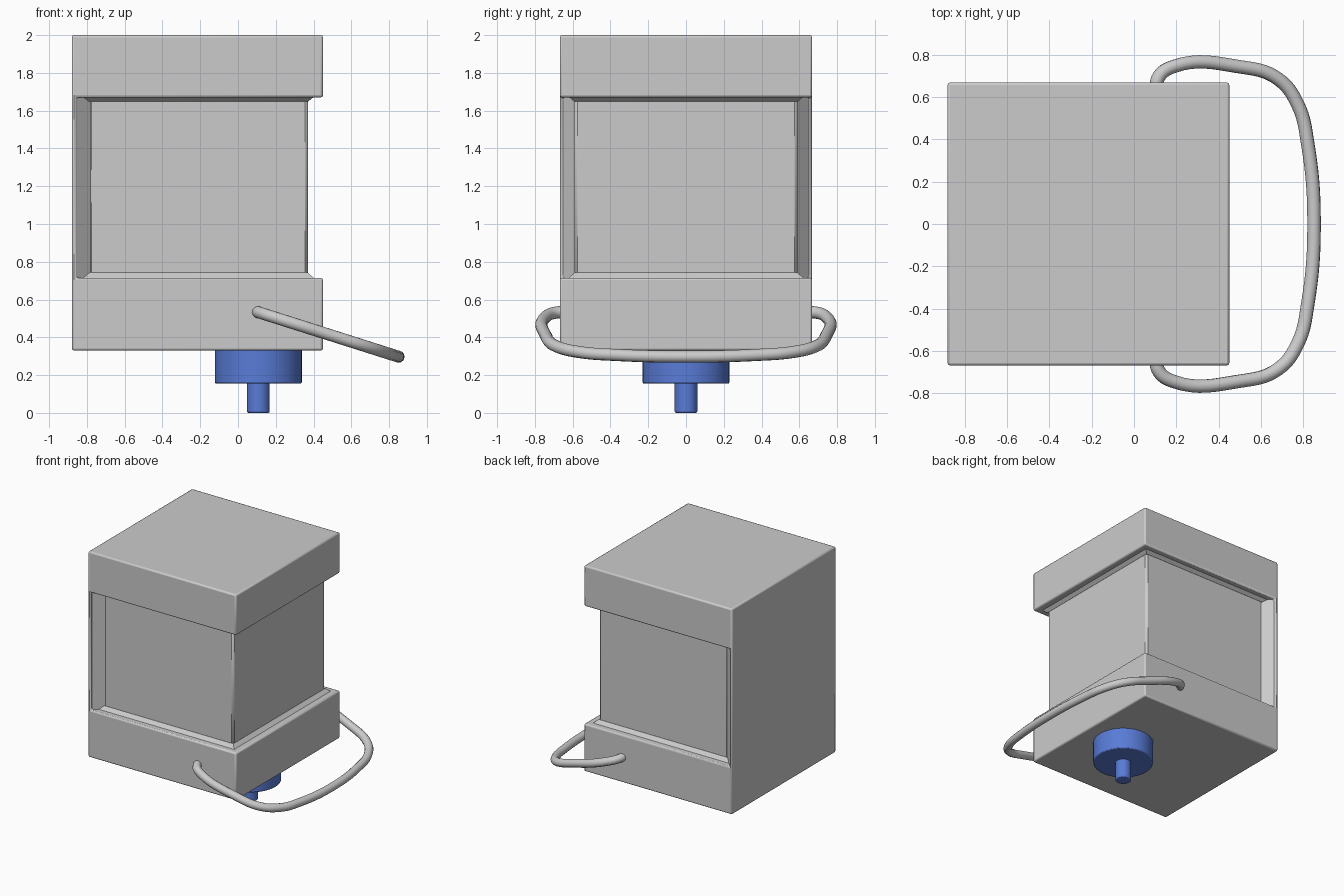
import bpy, bmesh, math

if "Cube" in bpy.data.objects:
    bpy.data.objects.remove(bpy.data.objects["Cube"])

X0, X1, Y = -0.88, 0.45, 0.668      # housing extents
Z0, ZA, ZB, Z1 = 0.33, 0.715, 1.67, 2.0
GX0, GX1, GY = -0.79, 0.37, 0.59    # inner lamp box


def add_object(name, bm, bevel=0.0, segments=2):
    bmesh.ops.recalc_face_normals(bm, faces=bm.faces)
    mesh = bpy.data.meshes.new(name)
    bm.to_mesh(mesh)
    bm.free()
    ob = bpy.data.objects.new(name, mesh)
    bpy.context.collection.objects.link(ob)
    if bevel:
        m = ob.modifiers.new("bevel", 'BEVEL')
        m.width = bevel
        m.segments = segments
        m.limit_method = 'ANGLE'
    bpy.ops.object.select_all(action='DESELECT')
    ob.select_set(True)
    bpy.context.view_layer.objects.active = ob
    bpy.ops.object.shade_smooth_by_angle(angle=math.radians(35))
    return ob


def loft(name, lower, upper, bevel=0.0, segments=2):
    """Solid joining two outlines with the same number of points."""
    bm = bmesh.new()
    a = [bm.verts.new(p) for p in lower]
    b = [bm.verts.new(p) for p in upper]
    bm.faces.new(a)
    bm.faces.new(b)
    for i in range(len(a)):
        j = (i + 1) % len(a)
        bm.faces.new((a[i], a[j], b[j], b[i]))
    return add_object(name, bm, bevel, segments)


def rect(x0, x1, y, z):
    return [(x0, -y, z), (x1, -y, z), (x1, y, z), (x0, y, z)]


# C-shaped housing: base, rear wall and roof in one profile
profile = [(X0, Z0), (X1, Z0), (X1, ZA), (-0.855, ZA),
           (-0.855, ZB), (X1, ZB), (X1, Z1), (X0, Z1)]
loft("housing", [(x, -Y, z) for x, z in profile],
     [(x, Y, z) for x, z in profile], 0.012)

# Lamp box between base and roof
loft("lamp_box", rect(GX0, GX1, GY, 0.6), rect(GX0, GX1, GY, 1.8), 0.015, 1)

# Sloped lips framing the lamp box
for name, z_out, z_in in (("base_lip", ZA - 0.01, 0.742), ("roof_lip", ZB + 0.01, 1.648)):
    loft(name, rect(-0.86, 0.41, 0.63, z_out), rect(GX0, GX1 + 0.001, GY + 0.001, z_in))

# Sloped reveal on the inside of the rear wall
outer = [(-0.858, y, z) for y, z in ((-0.655, 0.70), (0.655, 0.70), (0.655, 1.68), (-0.655, 1.68))]
inner = [(-0.78, y, z) for y, z in ((-0.585, 0.70), (0.585, 0.70), (0.585, 1.68), (-0.585, 1.68))]
loft("wall_reveal", outer, inner)

# Tilted wire handle, mirrored half path
half = [(0.112, 0.60), (0.112, 0.685), (0.185, 0.743), (0.50, 0.742),
        (0.68, 0.685), (0.775, 0.56), (0.82, 0.38)]
path = half + [(0.85, 0.0)] + [(x, -y) for x, y in reversed(half)]
curve = bpy.data.curves.new("handle", 'CURVE')
curve.dimensions = '3D'
curve.bevel_depth = 0.032
curve.bevel_resolution = 4
curve.resolution_u = 8
curve.use_fill_caps = True
spline = curve.splines.new('BEZIER')
spline.bezier_points.add(len(path) - 1)
for p, (x, y) in zip(spline.bezier_points, path):
    p.co = (x, y, 0.532 - 0.317 * (x - 0.11))
    p.handle_left_type = p.handle_right_type = 'AUTO'
bpy.context.collection.objects.link(bpy.data.objects.new("handle", curve))

# Blue mounting knob and stem under the base
blue = bpy.data.materials.new("blue")
blue.diffuse_color = (0.1, 0.2, 0.68, 1)
blue.use_nodes = True
blue.node_tree.nodes["Principled BSDF"].inputs["Base Color"].default_value = blue.diffuse_color
for name, r, z0, z1 in (("mount_knob", 0.23, 0.155, 0.34), ("mount_stem", 0.06, 0.0, 0.17)):
    rings = [[(0.108 + r * math.cos(t * math.tau / 48), r * math.sin(t * math.tau / 48), z)
              for t in range(48)] for z in (z0, z1)]
    loft(name, rings[0], rings[1], 0.008).data.materials.append(blue)
